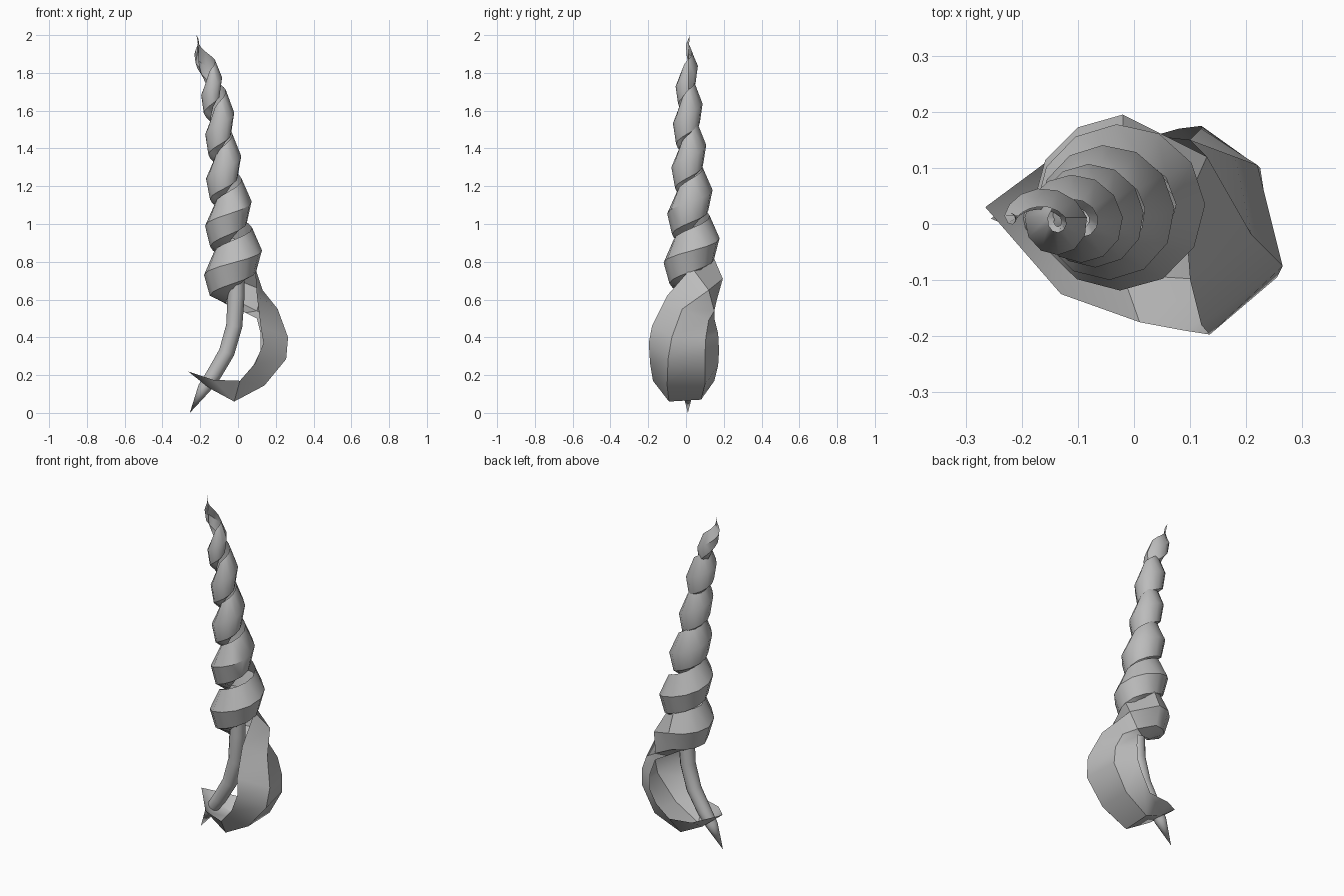
import bpy
import bmesh
import math
from mathutils import Vector

cube = bpy.data.objects.get("Cube")
if cube:
    bpy.data.objects.remove(cube, do_unlink=True)


def make_material(name, colour):
    mat = bpy.data.materials.new(name)
    mat.use_nodes = True
    mat.diffuse_color = colour
    mat.node_tree.nodes["Principled BSDF"].inputs["Base Color"].default_value = colour
    return mat


shell_grey = make_material("shell grey", (0.5, 0.5, 0.5, 1))


def lerp_table(table, key):
    """Interpolate the rows of a table on their first column."""
    for low, high in zip(table, table[1:]):
        if key <= high[0]:
            f = (key - low[0]) / (high[0] - low[0])
            return [a + (b - a) * f for a, b in zip(low, high)][1:]
    return list(table[-1][1:])


def loft(name, sections, closed=False):
    """Join a row of equal cross-sections into one skin."""
    bm = bmesh.new()
    rows = [[bm.verts.new(p) for p in section] for section in sections]
    count = len(rows[0])
    for a, b in zip(rows, rows[1:]):
        for i in range(count if closed else count - 1):
            j = (i + 1) % count
            bm.faces.new((a[i], a[j], b[j], b[i]))
    bmesh.ops.remove_doubles(bm, verts=bm.verts, dist=0.0005)
    bmesh.ops.recalc_face_normals(bm, faces=bm.faces)
    mesh = bpy.data.meshes.new(name)
    bm.to_mesh(mesh)
    bm.free()
    obj = bpy.data.objects.new(name, mesh)
    bpy.context.collection.objects.link(obj)
    mesh.materials.append(shell_grey)
    bpy.ops.object.select_all(action="DESELECT")
    obj.select_set(True)
    bpy.context.view_layer.objects.active = obj
    bpy.ops.object.shade_smooth_by_angle(angle=math.radians(38))
    return obj


# Open body whorl: front lip, outer ridge, back ridge, back lip at each station
tip = (-0.265, 0.03, 0.22)
sections = [
    [tip] * 4,
    [(-0.13, -0.125, 0.175), (-0.15, -0.05, 0.13), (-0.15, 0.06, 0.13), (-0.13, 0.13, 0.175)],
    [(0.01, -0.175, 0.17), (-0.02, -0.09, 0.06), (-0.02, 0.08, 0.07), (0.01, 0.15, 0.17)],
    [(0.09, -0.19, 0.26), (0.14, -0.1, 0.145), (0.14, 0.1, 0.15), (0.08, 0.17, 0.25)],
    [(0.135, -0.197, 0.37), (0.255, -0.095, 0.285), (0.225, 0.1, 0.3), (0.12, 0.175, 0.33)],
    [(0.12, -0.18, 0.46), (0.265, -0.075, 0.4), (0.22, 0.105, 0.4), (0.12, 0.17, 0.42)],
    [(0.1, -0.1, 0.62), (0.21, -0.02, 0.55), (0.18, 0.12, 0.49), (0.1, 0.15, 0.5)],
    [(0.09, 0.03, 0.77), (0.13, 0.12, 0.65), (0.1, 0.15, 0.54), (0.04, 0.12, 0.53)],
]

# Spire: turn, ridge height, axis x, axis y, outer radius
spire = [
    (0.25, 0.69, -0.02, 0.038, 0.157),
    (0.5, 0.71, -0.025, 0.035, 0.155),
    (1, 0.84, -0.025, 0.035, 0.152),
    (2, 1.1, -0.05, 0.028, 0.122),
    (3, 1.34, -0.075, 0.02, 0.092),
    (4, 1.57, -0.1, 0.012, 0.08),
    (5, 1.76, -0.147, 0.012, 0.063),
    (5.5, 1.89, -0.195, 0.015, 0.036),
    (5.9, 2, -0.22, 0.02, 0),
]
STEPS = 12
first, last = spire[0][0], spire[-1][0]
for i in range(1 + round((last - first) * STEPS)):
    turn = min(first + i / STEPS, last)
    z, cx, cy, radius = lerp_table(spire, turn)
    angle = turn * math.tau
    size = min(1, radius / 0.08)
    # Whorl profile: share of the radius, height from the ridge
    profile = [(0.2 + 3 * radius, 0.14), (1, 0.02), (0.8, -0.09), (0.25, -0.13)]
    sections.append([
        (cx + radius * r * math.cos(angle), cy + radius * r * math.sin(angle), z + h * size)
        for r, h in profile])
sections[-1] = [(-0.22, 0.02, 2)] * 4
loft("spiral_shell", sections)

# Central column ending in a spike: x, z, radius
path = [(-0.01, 0.8, 0.045), (-0.01, 0.62, 0.045), (-0.02, 0.46, 0.043),
        (-0.06, 0.32, 0.042), (-0.13, 0.2, 0.04), (-0.18, 0.13, 0.034), (-0.255, 0, 0)]
SIDES = 12
rings = []
for i, (x, z, radius) in enumerate(path):
    before, after = path[max(i - 1, 0)], path[min(i + 1, len(path) - 1)]
    along = Vector((after[0] - before[0], 0, after[1] - before[1])).normalized()
    side = Vector((0, 1, 0))
    across = along.cross(side)
    ring = []
    for k in range(SIDES):
        a = k * math.tau / SIDES
        ring.append(Vector((x, 0.01, z)) + radius * (math.cos(a) * across + math.sin(a) * side))
    rings.append(ring)
loft("central_column", rings, closed=True)
